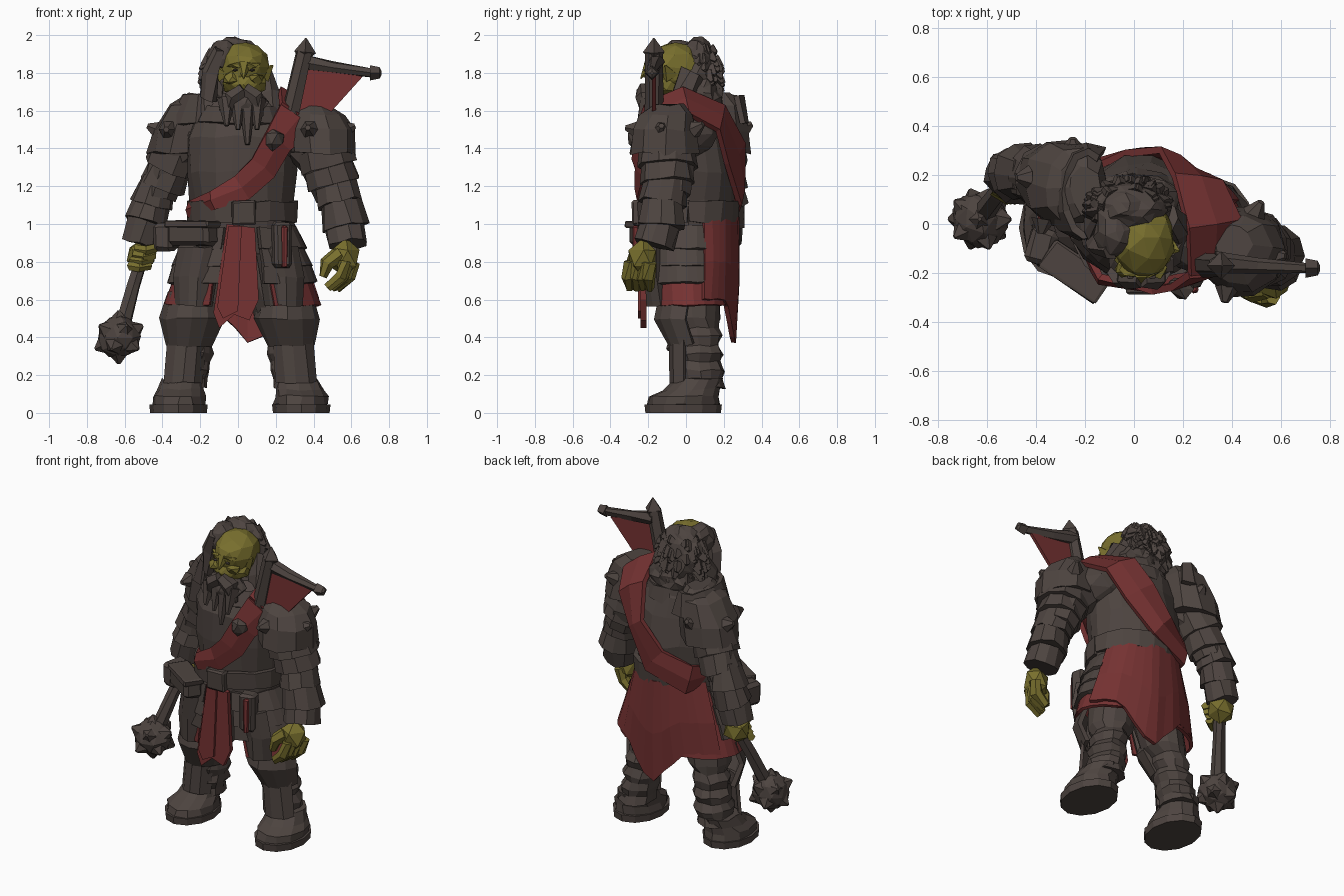
import bpy, bmesh, math, random
from mathutils import Vector, Matrix

random.seed(4)
if "Cube" in bpy.data.objects:
    bpy.data.objects.remove(bpy.data.objects["Cube"])


def material(name, rgb):
    m = bpy.data.materials.new(name)
    m.use_nodes = True
    m.diffuse_color = (*rgb, 1)
    m.node_tree.nodes["Principled BSDF"].inputs["Base Color"].default_value = (*rgb, 1)
    return m


IRON = material("dark brown armour", (0.075, 0.058, 0.051))
RED = material("dull red cloth", (0.18, 0.032, 0.032))
SKIN = material("olive skin", (0.19, 0.16, 0.027))


def finish(name, bm, mat, jitter=0.0, thick=0.0):
    for v in bm.verts:
        v.co += Vector([random.uniform(-jitter, jitter) for _ in range(3)])
    bmesh.ops.recalc_face_normals(bm, faces=bm.faces)
    me = bpy.data.meshes.new(name)
    bm.to_mesh(me)
    bm.free()
    ob = bpy.data.objects.new(name, me)
    bpy.context.collection.objects.link(ob)
    me.materials.append(mat)
    if thick:
        mod = ob.modifiers.new("thickness", "SOLIDIFY")
        mod.thickness, mod.offset = thick, 0
    return ob


def skin_rings(bm, rings, closed=True, caps=True):
    vs = [[bm.verts.new(p) for p in r] for r in rings]
    n = len(vs[0])
    for a, b in zip(vs, vs[1:]):
        for i in range(n if closed else n - 1):
            j = (i + 1) % n
            bm.faces.new((a[i], a[j], b[j], b[i]))
    if caps:
        bm.faces.new(vs[0])
        bm.faces.new(vs[-1])


def loft(name, rings, mat, n=14, jitter=0.008):
    """Level elliptical rings given as x, y, z, radius x, radius y."""
    bm = bmesh.new()
    ang = [i * math.tau / n for i in range(n)]
    skin_rings(bm, [[(x + a * math.cos(t), y + b * math.sin(t), z) for t in ang]
                    for x, y, z, a, b in rings])
    return finish(name, bm, mat, jitter)


def shell(name, rings, a0, a1, mat, n=10, thick=0.03, drop=None, jitter=0.006):
    """Curved plate: part of an elliptical loft, with an optional shaped hem."""
    bm = bmesh.new()
    ang = [math.radians(a0 + (a1 - a0) * i / n) for i in range(n + 1)]
    pts = []
    for k, (x, y, z, a, b) in enumerate(rings):
        pts.append([(x + a * math.cos(t), y + b * math.sin(t),
                     z - (drop(math.degrees(t)) * k / (len(rings) - 1) if drop else 0))
                    for t in ang])
    skin_rings(bm, pts, False, False)
    return finish(name, bm, mat, jitter, thick)


def limb(name, pts, mat, n=8, jitter=0.005):
    """Tube through points given as x, y, z, radius."""
    bm, rings = bmesh.new(), []
    for i, p in enumerate(pts):
        d = Vector(pts[min(i + 1, len(pts) - 1)][:3]) - Vector(pts[max(i - 1, 0)][:3])
        q = d.to_track_quat('Z', 'Y')
        rings.append([Vector(p[:3]) + q @ Vector((p[3] * math.cos(t), p[3] * math.sin(t), 0))
                      for t in [k * math.tau / n for k in range(n)]])
    skin_rings(bm, rings)
    return finish(name, bm, mat, jitter)


def lames(name, pts, mat):
    """Overlapping flared cuffs along a limb."""
    for i, (a, b) in enumerate(zip(pts, pts[1:])):
        e = [u + (v - u) * 1.12 for u, v in zip(a[:3], b[:3])]
        limb(f"{name}_{i + 1}", [(*a[:3], a[3] * 0.9), (*e, b[3] * 1.07)], mat, 10, 0.008)


def blob(name, loc, size, mat, sub=2, jitter=0.008):
    bm = bmesh.new()
    bmesh.ops.create_icosphere(bm, subdivisions=sub, radius=1,
                               matrix=Matrix.Translation(loc) @ Matrix.Diagonal((*size, 1)))
    return finish(name, bm, mat, jitter)


def box(name, loc, size, mat, turn=0):
    bm = bmesh.new()
    bmesh.ops.create_cube(bm, size=1, matrix=Matrix.Translation(loc)
                          @ Matrix.Rotation(turn, 4, 'Z') @ Matrix.Diagonal((*size, 1)))
    bmesh.ops.bevel(bm, geom=bm.edges[:], offset=min(size) * .2, segments=1, affect='EDGES')
    return finish(name, bm, mat, 0.004)


def slab(name, outline, y, mat, thick=0.025):
    bm = bmesh.new()
    bm.faces.new([bm.verts.new((x, y, z)) for x, z in outline])
    return finish(name, bm, mat, 0, thick)


def spike(name, base, tip, r, mat, n=6, blunt=.08):
    return limb(name, [(*base, r), (*tip, r * blunt)], mat, n, 0)


# Torso, shoulder, collar and belt
loft("torso", [(.02, .02, .85, .25, .2), (.02, .02, .97, .27, .22), (.02, .02, 1.12, .27, .24),
               (.02, .02, 1.28, .285, .255), (.02, .01, 1.46, .29, .24), (.02, .02, 1.57, .25, .19),
               (.02, .03, 1.66, .16, .14)], IRON, 18, .01)
blob("left_shoulder", (.26, -.02, 1.48), (.18, .19, .145), IRON)
shell("collar", [(.02, 0, 1.53, .23, .21), (.02, .01, 1.62, .19, .18)], 0, 360, IRON, 16)
shell("belt", [(.025, .01, 1.12, .275, .265), (.025, .01, 1.01, .275, .255)], 0, 360, IRON, 18)
box("buckle", (.03, -.26, 1.06), (.13, .05, .13), IRON)

# Sash over the left shoulder: x, y, z, half width
path = [(.31, -.19, 1.56, .11), (.21, -.23, 1.44, .08), (.13, -.245, 1.3, .08),
        (.02, -.245, 1.19, .07), (-.13, -.225, 1.125, .045), (-.25, -.02, 1.08, .04),
        (-.18, .23, 1.09, .09), (.03, .285, 1.18, .1), (.18, .26, 1.37, .1),
        (.26, .18, 1.56, .115), (.325, 0, 1.645, .125)]
bm, edges = bmesh.new(), []
for i, (x, y, z, w) in enumerate(path):
    p = Vector((x, y, z))
    tan = Vector(path[(i + 1) % len(path)][:3]) - Vector(path[i - 1][:3])
    out = p - Vector((.02 + max(0, z - 1.35) * .5, 0, min(z, 1.4)))
    side = tan.cross(out).normalized() * w
    edges.append([p - side, p + out.normalized() * .015, p + side])
skin_rings(bm, edges + edges[:1], False, False)
finish("sash", bm, RED, .004, .03)
blob("sash_brooch", (.19, -.26, 1.45), (.06, .05, .06), IRON, 1)

# Skirt, cape tail and loincloth
shell("skirt_hem", [(.02, .01, .97, .28, .23), (.02, .01, .78, .33, .23), (.02, .02, .57, .41, .225)],
      -65, 245, RED, 22, .02)
shell("back_cape", [(.02, .02, 1.04, .27, .245), (.02, .02, .8, .35, .25), (.03, .02, .6, .41, .23)],
      18, 155, RED, 14, .025, lambda a: .25 * max(0, 1 - abs(a - 84) / 32))
slab("loincloth", [(-.06, 1.0), (.09, .98), (.11, .6), (.06, .49), (-.02, .52),
                   (-.1, .45), (-.13, .53)], -.225, RED, .03)
slab("loincloth_fold", [(-.05, .99), (.02, .99), (.0, .54), (-.08, .5), (-.11, .56)], -.245, RED, .02)

# Hip plates on both sides
for side, a0, a1 in (("left", -72, 22), ("right", 158, 252)):
    s = 1 if side == "left" else -1
    for k in range(3):
        z = .98 - .09 * k
        shell(f"{side}_hip_plate_{k + 1}", [(.02, .01, z, .27 + .035 * k, .235),
              (.02, .01, z - .115, .33 + .025 * k, .245)], a0, a1, IRON, 8, .035)
    shell(f"{side}_thigh_guard", [(.01 + s * .2, .02, .88, .13, .24), (.01 + s * .23, .02, .72, .13, .225),
          (.01 + s * .24, .02, .57, .11, .205)], -145, -45, IRON, 5, .04)
box("right_pouch", (-.24, -.19, .95), (.26, .12, .13), IRON, -.6)
box("right_pouch_flap", (-.24, -.195, 1.0), (.28, .13, .04), IRON, -.6)
box("right_hip_pouch", (-.38, -.09, .93), (.11, .15, .15), IRON, -.3)
box("left_pouch", (.23, -.22, .89), (.1, .09, .24), IRON, .3)
box("left_pouch_strip", (.245, -.265, .88), (.03, .03, .22), RED, .3)

# Legs and boots
for side, s in (("left", 1), ("right", -1)):
    leg = [(.15, .02, .85, .14, .16), (.18, .03, .66, .14, .15), (.21, .04, .5, .13, .14)]
    for k in range(8):
        bulge = .115 if k % 2 else .1
        leg.append((.23 + .008 * k, .06 + .003 * k, .45 - .045 * k, bulge, bulge + .01))
    loft(f"{side}_leg", [(.01 + s * x, *r) for x, *r in leg], IRON, 12)
    kx = .01 + s * .25
    shell(f"{side}_knee_guard", [(kx, .03, .64, .12, .15), (kx, .02, .5, .16, .17),
          (kx + s * .02, .05, .36, .11, .13)], -175, -5, IRON, 6, .03)
    shell(f"{side}_shin_guard", [(kx + s * .03, .06, .4, .11, .135), (kx + s * .05, .06, .16, .115, .14)],
          -150, -30, IRON, 4, .02)
    bx = .01 + s * .325
    loft(f"{side}_boot", [(bx, -.015, .04, .145, .19), (bx, -.01, .09, .14, .185),
         (bx - s * .01, .03, .125, .125, .145), (bx - s * .02, .065, .18, .11, .125)], IRON, 12)
    loft(f"{side}_sole", [(bx, -.015, 0, .15, .2), (bx, -.015, .045, .155, .205)], IRON, 12, 0)

# Left arm
limb("left_upper_arm", [(.3, -.04, 1.48, .12), (.44, -.08, 1.35, .13), (.52, -.09, 1.15, .11)], IRON)
loft("left_pauldron", [(.41, -.09, 1.635, .07, .08), (.42, -.1, 1.58, .14, .15),
                       (.435, -.11, 1.5, .175, .18), (.445, -.11, 1.37, .175, .19)], IRON, 10, .012)
lames("left_arm_plate", [(.45, -.1, 1.4, .165), (.475, -.1, 1.31, .15), (.5, -.1, 1.22, .135)], IRON)
lames("left_bracer", [(.51, -.1, 1.25, .12), (.54, -.12, 1.12, .12), (.565, -.13, 1.0, .12),
                      (.58, -.16, .9, .1)], IRON)
blob("left_palm", (.565, -.23, .82), (.085, .085, .1), SKIN, 1)
for k in range(4):
    x, y = .58 - .015 * k, -.19 - .035 * k
    limb(f"left_finger_{k + 1}", [(x + .03, y, .8, .037), (x + .01, y - .01, .72, .035),
                                  (x - .06, y, .66, .025)], SKIN, 6)
limb("left_thumb", [(.54, -.26, .84, .045), (.47, -.28, .79, .038), (.45, -.28, .72, .025)], SKIN, 6)

# Right arm
limb("right_upper_arm", [(-.2, .1, 1.48, .12), (-.35, .18, 1.35, .12), (-.42, .2, 1.15, .1)], IRON)
loft("right_pauldron", [(-.2, .14, 1.69, .06, .1), (-.24, .155, 1.63, .13, .16),
                        (-.28, .165, 1.5, .18, .18), (-.3, .17, 1.38, .18, .175)], IRON, 10, .012)
shell("right_neck_guard", [(-.2, .13, 1.53, .16, .19), (-.19, .12, 1.68, .09, .17)], 60, 320, IRON, 9)
lames("right_arm_plate", [(-.32, .17, 1.41, .15), (-.36, .19, 1.31, .13), (-.4, .2, 1.21, .115)], IRON)
lames("right_bracer", [(-.42, .2, 1.25, .1), (-.455, .21, 1.12, .11), (-.485, .2, 1.02, .11),
                       (-.515, .2, .91, .09)], IRON)
blob("right_fist", (-.51, .195, .84), (.085, .085, .085), SKIN, 1)
for k in range(4):
    z, x = .87 - .03 * k, -.49 - .01 * k
    limb(f"right_finger_{k + 1}", [(x - .05, .14, z, .025), (x, .105, z - .01, .027),
                                   (x + .05, .14, z, .024)], SKIN, 6)

# Shoulder studs
for k, (base, tip) in enumerate([((.38, -.26, 1.5), (.37, -.32, 1.51)), ((.57, -.13, 1.5), (.62, -.13, 1.52)),
                                 ((.49, .04, 1.5), (.52, .09, 1.53)), ((-.37, .02, 1.5), (-.38, -.04, 1.5)),
                                 ((-.43, .19, 1.5), (-.48, .19, 1.52)), ((-.25, .31, 1.51), (-.25, .35, 1.53))]):
    spike(f"shoulder_stud_{k + 1}", base, tip, .05, IRON, 6, .3)

# Mace
hub = Vector((-.63, .02, .4))
limb("mace_shaft", [(*hub, .045), (-.55, .125, .67, .038), (-.47, .235, .94, .036)], IRON, 6)
bm = bmesh.new()
bmesh.ops.create_icosphere(bm, subdivisions=1, radius=1)
points = [v.co.copy() for v in bm.verts]
bm.free()
blob("mace_head", hub, (.115, .115, .115), IRON)
for k, d in enumerate(points):
    spike(f"mace_spike_{k + 1}", hub + d * .09, hub + d * .142, .055, IRON, 5, .15)

# Head, face and ears
blob("skull", (.035, -.06, 1.825), (.13, .165, .14), SKIN)
blob("jaw", (.035, -.11, 1.74), (.12, .11, .07), SKIN)
blob("brow", (.03, -.19, 1.84), (.1, .04, .025), SKIN, 1)
spike("nose", (.03, -.19, 1.84), (.03, -.24, 1.77), .04, SKIN)
for s, side in ((1, "left"), (-1, "right")):
    blob(f"{side}_cheek", (.03 + s * .065, -.185, 1.77), (.045, .04, .035), SKIN, 1)
    blob(f"{side}_eye", (.03 + s * .045, -.215, 1.815), (.016, .012, .008), IRON, 1, 0)
    spike(f"{side}_ear", (.03 + s * .1, -.09, 1.79), (.03 + s * .155, -.11, 1.84), .05, SKIN, 4)
    limb(f"{side}_moustache", [(.03, -.22, 1.71, .04), (.03 + s * .06, -.215, 1.67, .05),
                               (.03 + s * .09, -.21, 1.57, .02)], IRON, 6)
    limb(f"{side}_side_lock", [(.01 + s * .12, .03, 1.8, .06), (.01 + s * .155, -.02, 1.68, .065),
                               (.02 + s * .17, -.08, 1.52, .03)], IRON, 7, .014)

# Beard and shaggy hair
blob("beard", (.03, -.16, 1.64), (.13, .09, .085), IRON, 2, .012)
for k, (x, z) in enumerate([(-.06, 1.52), (0, 1.5), (.05, 1.42), (.1, 1.5)]):
    spike(f"beard_braid_{k + 1}", (x, -.2, 1.66), (x, -.25, z), .05, IRON, 6, .25)
centre, size = Vector((-.02, .065, 1.8)), Vector((.165, .115, .19))
blob("hair", centre, size, IRON, 3, .012)
blob("hair_nape", (.01, .07, 1.66), (.18, .12, .14), IRON, 3, .014)
blob("hair_crest", (-.075, -.02, 1.88), (.085, .12, .1), IRON, 2, .012)
limb("hood_edge", [(-.1, -.11, 1.92, .03), (-.14, -.09, 1.8, .045), (-.15, -.08, 1.66, .05)], IRON, 6, .012)
for k in range(90):
    a, h = random.uniform(-.2, math.pi + .2), random.uniform(-.95, .75)
    c = math.sqrt(1 - h * h)
    d = Vector((c * math.cos(a), c * math.sin(a), h))
    p = centre + Vector([u * v for u, v in zip(d, size)])
    spike(f"hair_tuft_{k + 1}", p - d * .02, p + d * .022 - Vector((0, 0, .04)), .038, IRON, 4, .3)

# Banner on the left shoulder
limb("banner_pole", [(.27, -.17, 1.55, .05), (.35, -.17, 1.91, .045)], IRON, 6)
limb("banner_finial", [(.35, -.17, 1.88, .03), (.355, -.17, 1.91, .058), (.36, -.17, 1.985, .003)], IRON, 4, 0)
limb("banner_crossbar", [(.33, -.16, 1.86, .045), (.5, -.17, 1.83, .033), (.72, -.18, 1.8, .024)], IRON, 6)
limb("crossbar_tip", [(.7, -.18, 1.8, .04), (.75, -.18, 1.8, .03), (.76, -.18, 1.8, .01)], IRON, 4, 0)
slab("banner", [(.34, 1.85), (.66, 1.78), (.48, 1.58), (.4, 1.52), (.3, 1.58)], -.17, RED, .02)
